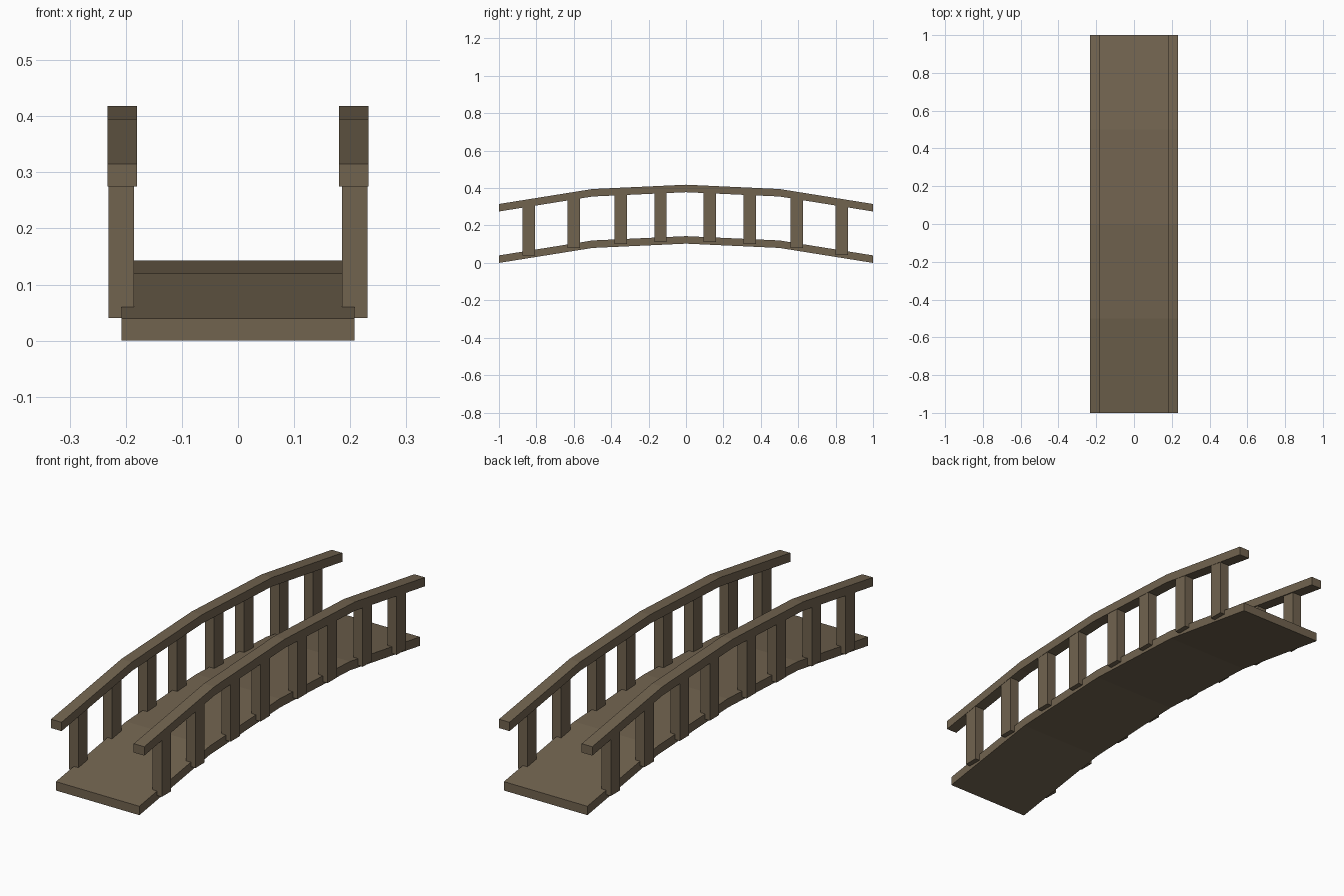
import bpy, bmesh

if "Cube" in bpy.data.objects:
    bpy.data.objects.remove(bpy.data.objects["Cube"])

wood = bpy.data.materials.new("brown wood")
wood.diffuse_color = (0.165, 0.125, 0.078, 1)
wood.use_nodes = True
wood.node_tree.nodes["Principled BSDF"].inputs["Base Color"].default_value = wood.diffuse_color

# Shared arch: (y, height of underside)
ARCH = [(-1, 0.0), (-0.5, 0.08), (0, 0.103), (0.5, 0.08), (1, 0.0)]
THICK = 0.04


def arch_z(y):
    for (y0, z0), (y1, z1) in zip(ARCH, ARCH[1:]):
        if y0 <= y <= y1:
            return z0 + (z1 - z0) * (y - y0) / (y1 - y0)


def finish(name, bm):
    bmesh.ops.recalc_face_normals(bm, faces=bm.faces)
    mesh = bpy.data.meshes.new(name)
    bm.to_mesh(mesh)
    bm.free()
    mesh.materials.append(wood)
    obj = bpy.data.objects.new(name, mesh)
    bpy.context.collection.objects.link(obj)
    return obj


def arched_beam(name, x0, x1, lift):
    """Sweep a rectangular section along the arch."""
    bm = bmesh.new()
    rings = []
    for y, z in ARCH:
        z += lift
        section = [(x0, z), (x1, z), (x1, z + THICK), (x0, z + THICK)]
        rings.append([bm.verts.new((x, y, h)) for x, h in section])
    for a, b in zip(rings, rings[1:]):
        for i in range(4):
            j = (i + 1) % 4
            bm.faces.new((a[i], a[j], b[j], b[i]))
    bm.faces.new(rings[0])
    bm.faces.new(rings[-1])
    return finish(name, bm)


def post(name, x, y):
    bottom = arch_z(y) + 0.0145
    height = 0.272
    bm = bmesh.new()
    bmesh.ops.create_cube(bm, size=1)
    bmesh.ops.scale(bm, vec=(0.046, 0.066, height), verts=bm.verts)
    bmesh.ops.translate(bm, vec=(x, y, bottom + height / 2), verts=bm.verts)
    return finish(name, bm)


# Walkway
arched_beam("deck", -0.208, 0.208, 0.0)

# Handrails and posts on both sides
for side, s in (("left", -1), ("right", 1)):
    arched_beam(side + "_handrail", s * 0.18, s * 0.2325, 0.275)
    for i, y in enumerate((-0.84, -0.6, -0.349, -0.136, 0.127, 0.341, 0.592, 0.833)):
        post(f"{side}_post_{i + 1}", s * 0.208, y)
